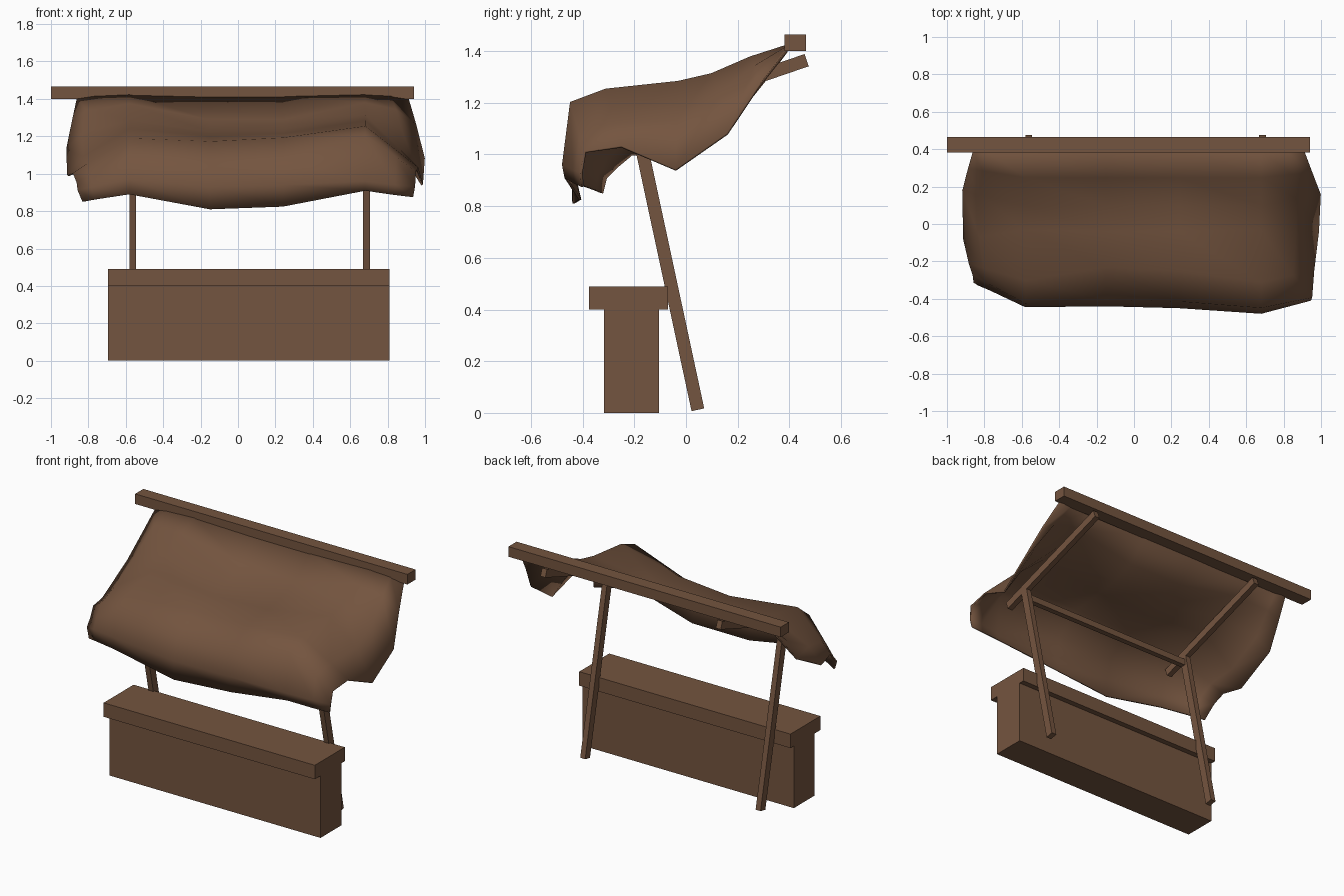
import bpy, bmesh
from mathutils import Vector

if "Cube" in bpy.data.objects:
    bpy.data.objects.remove(bpy.data.objects["Cube"])

brown = bpy.data.materials.new("brown")
brown.diffuse_color = (0.175, 0.09, 0.05, 1)
brown.use_nodes = True
brown.node_tree.nodes["Principled BSDF"].inputs["Base Color"].default_value = brown.diffuse_color


def make(name, verts, faces, smooth=False):
    me = bpy.data.meshes.new(name)
    me.from_pydata(verts, [], faces)
    bm = bmesh.new()
    bm.from_mesh(me)
    bmesh.ops.recalc_face_normals(bm, faces=bm.faces)
    bm.to_mesh(me)
    bm.free()
    me.materials.append(brown)
    for p in me.polygons:
        p.use_smooth = smooth
    ob = bpy.data.objects.new(name, me)
    bpy.context.collection.objects.link(ob)
    return ob


QUADS = [(0, 1, 3, 2), (4, 6, 7, 5), (0, 4, 5, 1), (2, 3, 7, 6), (0, 2, 6, 4), (1, 5, 7, 3)]


def box(name, x, y, z):
    return make(name, [(a, b, c) for a in x for b in y for c in z], QUADS)


def bar(name, x, p, q, width, depth):
    """Square bar in the yz plane from p to q, centred on x."""
    p, q = Vector(p), Vector(q)
    d = (q - p).normalized()
    n = Vector((-d.y, d.x)) * depth / 2
    vs = [(x + s * width / 2, *(e + t * n)) for s in (-1, 1) for e in (p, q) for t in (-1, 1)]
    return make(name, vs, QUADS)


# counter
box("counter_base", (-0.695, 0.81), (-0.317, -0.105), (0, 0.40))
box("counter_top", (-0.695, 0.81), (-0.375, -0.07), (0.40, 0.49))

# frame: leaning posts, rafters, cross rail and back beam
for side, x in (("left", -0.563), ("right", 0.687)):
    bar(side + "_post", x, (0.046, 0.012), (-0.192, 1.12), 0.035, 0.05)
    bar(side + "_rafter", x, (0.467, 1.365), (-0.35, 1.085), 0.035, 0.05)
box("cross_rail", (-0.563, 0.687), (-0.21, -0.175), (1.06, 1.10))
box("back_beam", (-1.0, 0.94), (0.382, 0.465), (1.40, 1.465))

# canopy cloth: profiles run from the back beam over the top to the front hem
left = [(0.39, 1.42), (0.25, 1.37), (0.10, 1.28), (-0.03, 1.235),
        (-0.30, 1.185), (-0.42, 1.09), (-0.44, 0.97), (-0.43, 0.89)]
mid_left = [(0.39, 1.41), (0.25, 1.285), (0.10, 1.22), (-0.04, 1.195),
            (-0.23, 1.168), (-0.40, 1.06), (-0.435, 0.93), (-0.435, 0.81)]
mid_right = [(0.39, 1.41), (0.25, 1.285), (0.10, 1.23), (-0.04, 1.21),
             (-0.25, 1.188), (-0.41, 1.07), (-0.445, 0.94), (-0.41, 0.825)]
right = [(0.39, 1.42), (0.25, 1.375), (0.10, 1.31), (-0.03, 1.28),
         (-0.31, 1.25), (-0.445, 1.20), (-0.475, 0.96), (-0.465, 0.91)]
left_flap = [(-0.86, 0.39, 1.40), (-0.885, 0.30, 1.28), (-0.915, 0.18, 1.13), (-0.91, -0.08, 0.99),
             (-0.88, -0.21, 1.0), (-0.86, -0.27, 0.95), (-0.855, -0.31, 0.91), (-0.83, -0.325, 0.85)]
right_flap = [(0.91, 0.39, 1.40), (0.95, 0.28, 1.26), (0.995, 0.16, 1.08), (0.985, -0.04, 0.94),
              (0.96, -0.25, 1.03), (0.95, -0.39, 1.01), (0.945, -0.405, 0.93), (0.935, -0.40, 0.875)]
left_drop = (0.45, 0.4, 0.45, 0.6, 0.72, 0.72, 0.7, 0.7)
right_drop = (0.3, 0.3, 0.3, 0.45, 0.6, 0.6, 0.65, 0.65)


def at(x, prof):
    return [Vector((x, *p)) for p in prof]


def shoulder(a, b, fx, drops):
    """Column between a ridge and its flap."""
    out = []
    for p, q, t in zip(a, b, drops):
        v = p.lerp(q, fx)
        v.z = p.z + (q.z - p.z) * t
        out.append(v)
    return out


L, R = at(-0.58, left), at(0.68, right)
LF, RF = [Vector(v) for v in left_flap], [Vector(v) for v in right_flap]
cols = [LF, shoulder(L, LF, 0.74, left_drop), L, at(-0.15, mid_left),
        at(0.24, mid_right), R, shoulder(R, RF, 0.6, right_drop), RF]
n = len(left)
verts = [v for c in cols for v in c]
faces = [(i * n + j, i * n + j + 1, (i + 1) * n + j + 1, (i + 1) * n + j)
         for i in range(len(cols) - 1) for j in range(n - 1)]
cloth = make("canopy_cloth", verts, faces, True)
mod = cloth.modifiers.new("thickness", 'SOLIDIFY')
mod.thickness = 0.01
mod.offset = 0
